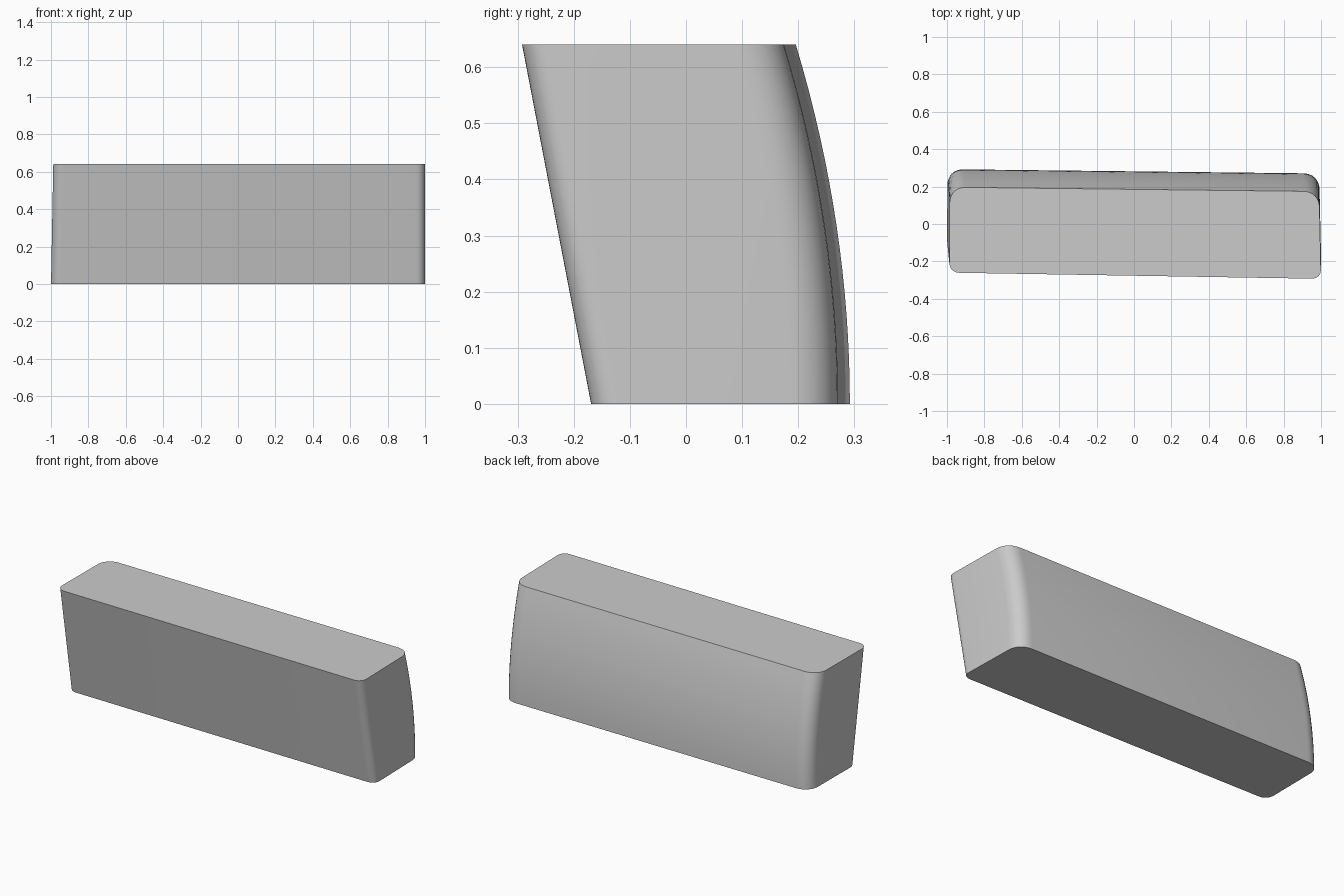
import bpy, bmesh
from mathutils import Vector

if "Cube" in bpy.data.objects:
    bpy.data.objects.remove(bpy.data.objects["Cube"])

HEIGHT = 0.64
LEVELS = 16
SEG = 8


def rounded_corner(prev, cur, nxt, r):
    """Points of a soft corner, from the incoming to the outgoing edge."""
    a = cur + (prev - cur).normalized() * r
    b = cur + (nxt - cur).normalized() * r
    pts = []
    for i in range(SEG + 1):
        t = i / SEG
        w = 0.83  # conic weight near a circular arc
        k0, k1, k2 = (1 - t) ** 2, 2 * w * t * (1 - t), t * t
        pts.append((a * k0 + cur * k1 + b * k2) / (k0 + k1 + k2))
    return pts


def section(z):
    """Rounded four-sided outline at height z."""
    f = z / HEIGHT
    front = -0.170 - 0.123 * f
    back = 0.293 - 0.235 * z * z
    corners = [
        (Vector((-1.0 + 0.012 * f, front + 0.033)), 0.055),
        (Vector((1.0, front)), 0.05),
        (Vector((0.99, back - 0.023)), 0.085),
        (Vector((-0.997 + 0.012 * f, back)), 0.085),
    ]
    pts = []
    for i, (c, r) in enumerate(corners):
        pts += rounded_corner(corners[i - 1][0], c, corners[(i + 1) % 4][0], r)
    return [(p.x, p.y, z) for p in pts]


# Block: slanted flat front, bowed back, flat ends
bm = bmesh.new()
rings = [[bm.verts.new(p) for p in section(HEIGHT * i / LEVELS)]
         for i in range(LEVELS + 1)]
for lo, hi in zip(rings, rings[1:]):
    n = len(lo)
    for i in range(n):
        j = (i + 1) % n
        bm.faces.new((lo[i], lo[j], hi[j], hi[i]))
bm.faces.new(rings[0][::-1])
bm.faces.new(rings[-1])
bmesh.ops.recalc_face_normals(bm, faces=bm.faces)

mesh = bpy.data.meshes.new("curved_block")
bm.to_mesh(mesh)
bm.free()
block = bpy.data.objects.new("curved_block", mesh)
bpy.context.collection.objects.link(block)
bpy.context.view_layer.objects.active = block
block.select_set(True)
bpy.ops.object.shade_smooth_by_angle(angle=0.6)
